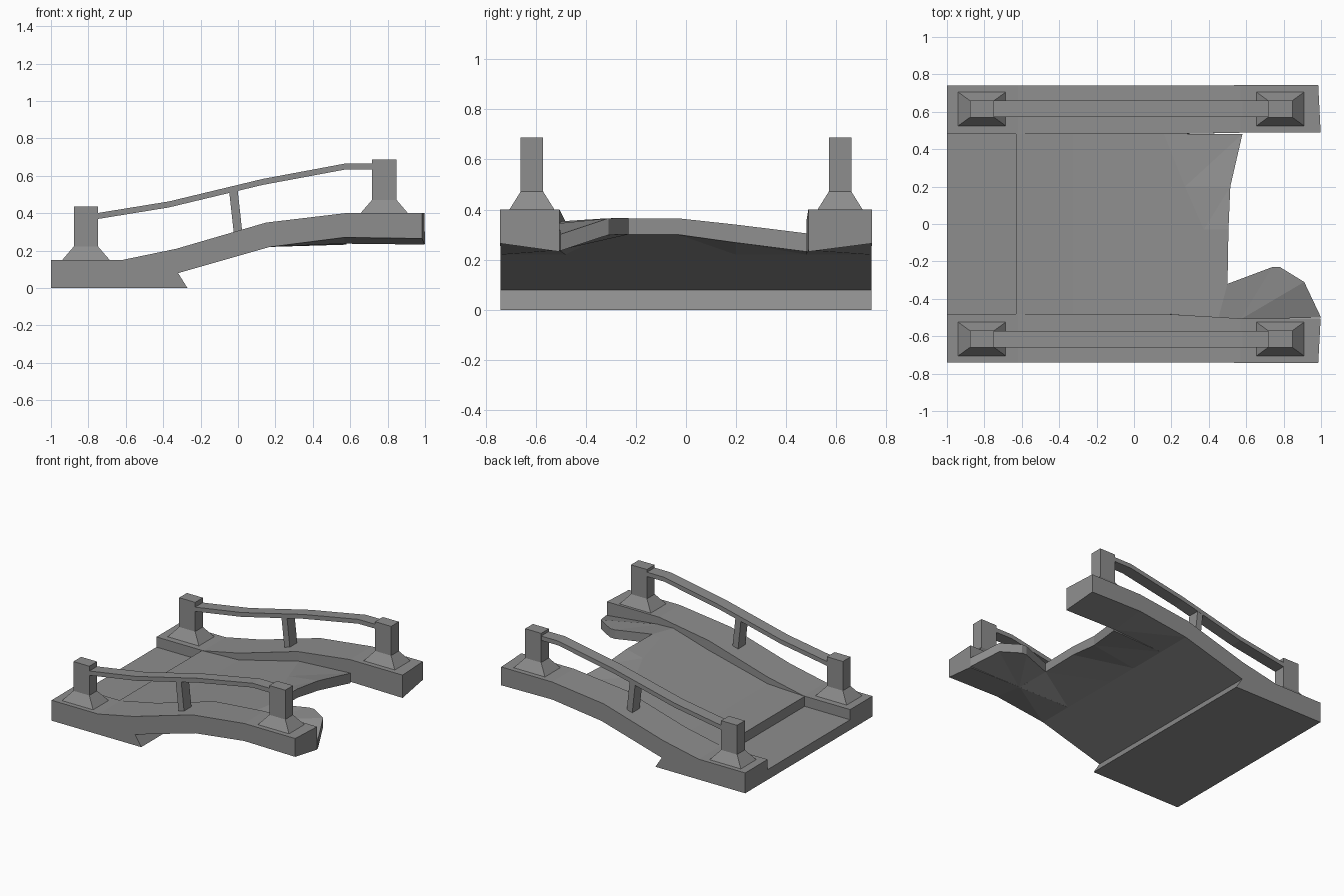
import bpy, bmesh

if "Cube" in bpy.data.objects:
    bpy.data.objects.remove(bpy.data.objects["Cube"])

# Dark grey stone
stone = bpy.data.materials.new("dark_stone")
stone.diffuse_color = (0.27, 0.27, 0.27, 1)
stone.use_nodes = True
stone.node_tree.nodes["Principled BSDF"].inputs["Base Color"].default_value = stone.diffuse_color


def loft(name, rings):
    """Skin equal-length closed rings and cap both ends."""
    bm = bmesh.new()
    loops = [[bm.verts.new(p) for p in ring] for ring in rings]
    n = len(loops[0])
    for a, b in zip(loops, loops[1:]):
        for i in range(n):
            j = (i + 1) % n
            bm.faces.new((a[i], a[j], b[j], b[i]))
    bm.faces.new(loops[0])
    bm.faces.new(loops[-1])
    bmesh.ops.recalc_face_normals(bm, faces=bm.faces)
    bmesh.ops.triangulate(bm, faces=[f for f in bm.faces])
    mesh = bpy.data.meshes.new(name)
    bm.to_mesh(mesh)
    bm.free()
    mesh.materials.append(stone)
    obj = bpy.data.objects.new(name, mesh)
    bpy.context.collection.objects.link(obj)
    return obj


def rect(cx, cy, z, hx, hy):
    return [(cx - hx, cy - hy, z), (cx + hx, cy - hy, z),
            (cx + hx, cy + hy, z), (cx - hx, cy + hy, z)]


# Underside shared by the deck and both curbs
UNDER = [(0.17, 0.22), (-0.32, 0.08), (-0.27, 0), (-1, 0)]


# Deck: low landing, step, rising ramp, slanted crease and broken far edge
def deck_ring(y, crease_x, end_x, top, bottom):
    crease_z = 0.16 + (crease_x + 0.33) * 0.247
    prof = [(-1, 0.075), (-0.63, 0.075), (-0.63, 0.148), (-0.33, 0.16),
            (crease_x, crease_z), (end_x, top), (end_x, bottom)] + UNDER
    y_far = -0.508 if y < -0.4 else y
    return [(x, y_far if x > 0.3 else y, z) for x, z in prof]


loft("deck", [deck_ring(-0.482, 0.45, 0.57, 0.345, 0.237),
              deck_ring(-0.32, 0.44, 0.50, 0.365, 0.30),
              deck_ring(-0.03, 0.373, 0.505, 0.365, 0.30),
              deck_ring(0.20, 0.273, 0.515, 0.34, 0.268),
              deck_ring(0.482, 0.16, 0.58, 0.305, 0.232)])

# Broken slab still attached beside the front curb
outline = [(0.57, -0.51, 0.345), (1.0, -0.50, 0.302), (0.91, -0.31, 0.365),
           (0.78, -0.23, 0.367), (0.74, -0.23, 0.367), (0.50, -0.32, 0.365)]
loft("broken_slab", [outline, [(x, y, z - (0.108 if x == 0.57 else 0.066))
                               for x, y, z in outline]])


# Raised curbs
def curb_ring(y, y_end, end_x, bottom):
    prof = [(-1, 0.15), (-0.62, 0.15), (-0.33, 0.21), (0.15, 0.35),
            (0.57, 0.40), (end_x, 0.40), (end_x, bottom),
            (0.57, bottom + 0.006)] + UNDER
    return [(x, y_end if x > 0.5 else y, z) for x, z in prof]


for side, label in ((-1, "front"), (1, "back")):
    inner = -0.505 if side < 0 else 0.488
    loft(label + "_curb", [curb_ring(side * 0.48, inner, 0.998, 0.232),
                           curb_ring(side * 0.74, side * 0.742, 0.985, 0.265)])

    # Posts with flared bases
    y = side * 0.615
    for cx, z, end in ((-0.813, 0.15, "low"), (0.782, 0.40, "high")):
        loft(f"{label}_{end}_post", [
            rect(cx, y, z - 0.01, 0.127, 0.09),
            rect(cx, y, z, 0.127, 0.09),
            rect(cx, y, z + 0.072, 0.065, 0.045),
            rect(cx, y, z + 0.287, 0.065, 0.045)])

    # Bent handrail
    path = [(-0.77, 0.398), (-0.37, 0.463), (0.13, 0.583),
            (0.58, 0.667), (0.73, 0.667)]
    loft(label + "_handrail", [
        [(x, y - 0.044, z), (x, y + 0.044, z),
         (x, y + 0.044, z - 0.032), (x, y - 0.044, z - 0.032)]
        for x, z in path])

    # Leaning baluster
    loft(label + "_baluster", [rect(0.002, y, 0.28, 0.023, 0.043),
                               rect(-0.025, y, 0.525, 0.023, 0.043)])
